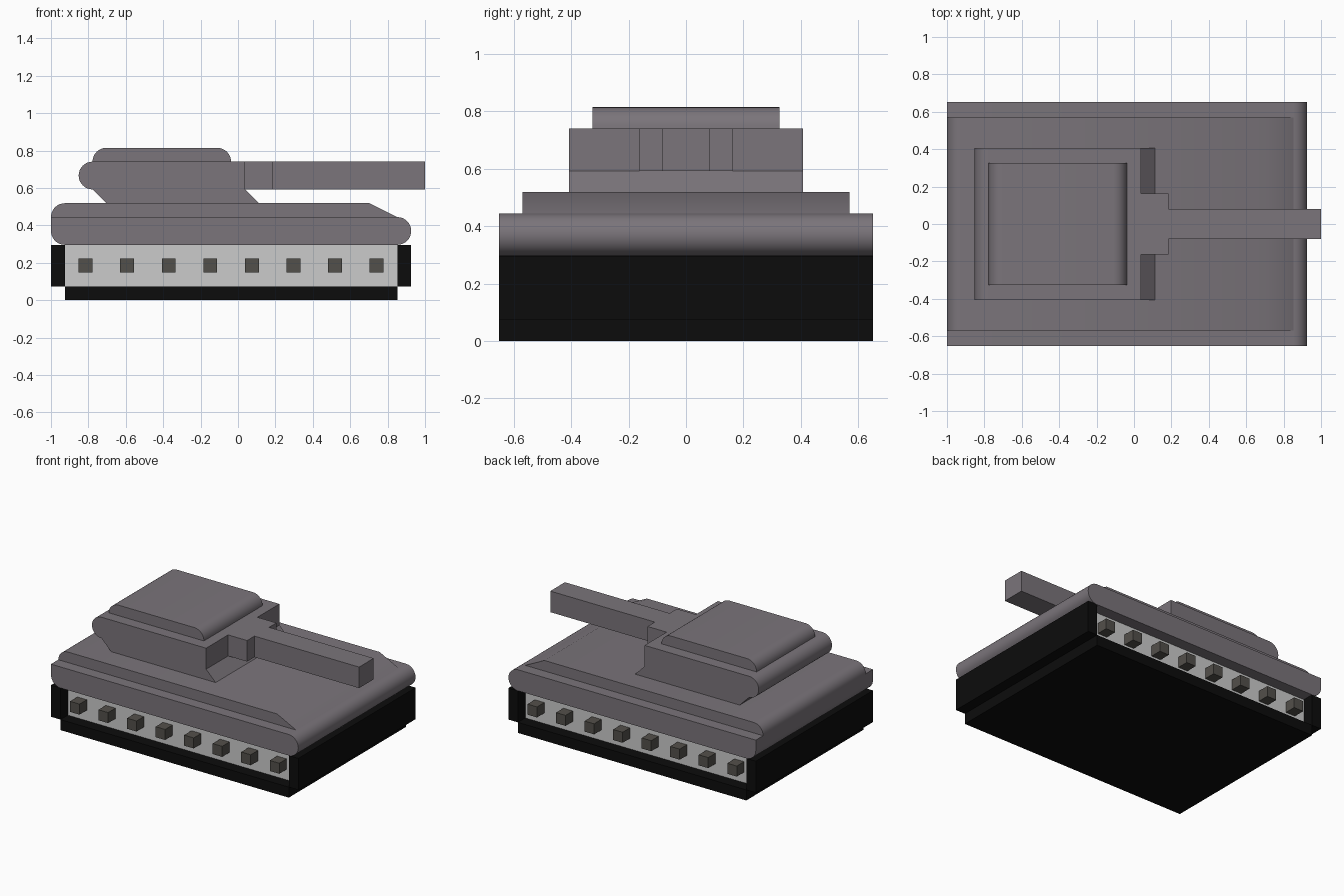
import bpy, bmesh, math

if "Cube" in bpy.data.objects:
    bpy.data.objects.remove(bpy.data.objects["Cube"])

U = 2 / 27        # length / height module
V = 1.1 * U       # width module


def material(name, rgb):
    m = bpy.data.materials.new(name)
    m.diffuse_color = (*rgb, 1)
    m.use_nodes = True
    m.node_tree.nodes["Principled BSDF"].inputs["Base Color"].default_value = m.diffuse_color
    return m


armour = material("armour grey", (0.196, 0.176, 0.196))
track = material("track black", (0.0037, 0.0037, 0.0037))
panel = material("side panel light grey", (0.6, 0.6, 0.6))
wheel = material("wheel dark grey", (0.086, 0.08, 0.07))


def arc(cx, cz, a0, a1, r=1, steps=8):
    """Points on an arc, in modules, angles in degrees."""
    n = max(1, round(steps * abs(a1 - a0) / 90))
    return [(cx + r * math.cos(math.radians(a0 + (a1 - a0) * i / n)),
             cz + r * math.sin(math.radians(a0 + (a1 - a0) * i / n)))
            for i in range(n + 1)]


def prism(name, profile, y0, y1, mat):
    """Extrude a side profile (x, z in modules from the rear) from y0 to y1."""
    bm = bmesh.new()
    face = bm.faces.new([bm.verts.new((-1 + x * U, y0 * V, z * U))
                         for x, z in profile])
    ext = bmesh.ops.extrude_face_region(bm, geom=[face])
    bmesh.ops.translate(bm, vec=(0, (y1 - y0) * V, 0),
                        verts=[g for g in ext["geom"]
                               if isinstance(g, bmesh.types.BMVert)])
    bmesh.ops.recalc_face_normals(bm, faces=bm.faces)
    me = bpy.data.meshes.new(name)
    bm.to_mesh(me)
    bm.free()
    me.materials.append(mat)
    ob = bpy.data.objects.new(name, me)
    bpy.context.collection.objects.link(ob)
    bpy.ops.object.select_all(action='DESELECT')
    ob.select_set(True)
    bpy.context.view_layer.objects.active = ob
    bpy.ops.object.shade_smooth_by_angle(angle=math.radians(30))
    return ob


def box(name, x0, x1, z0, z1, y0, y1, mat):
    return prism(name, [(x0, z0), (x1, z0), (x1, z1), (x0, z1)], y0, y1, mat)


# Running gear: black base and ends around recessed light panels
box("track_base", 1, 25, 0, 1, -8, 8, track)
box("track_rear", 0, 1, 1, 4, -8, 8, track)
box("track_front", 25, 26, 1, 4, -8, 8, track)
box("side_panels", 1, 25, 1, 4, -7, 7, panel)

# Square wheels, eight on each side
for side, (y0, y1) in (("front", (-8, -7)), ("back", (7, 8))):
    for i in range(8):
        x = 2 + 3 * i
        box(f"wheel_{side}_{i + 1}", x, x + 1, 2, 3, y0, y1, wheel)

# Lower hull with rounded nose and rounded lower rear edge
prism("lower_hull", arc(1, 5, 270, 180) + [(0, 6)] + arc(25, 5, 90, -90),
      -8, 8, armour)

# Upper hull: rounded rear, sloped nose
prism("upper_hull", arc(1, 6, 180, 90) + [(23, 7), (25, 6)], -7, 7, armour)

# Turret: undercut rounded rear, flared front foot
prism("turret", [(4, 7)] + arc(3, 9, 270, 90) + [(14, 10), (14, 8), (15, 7)],
      -5, 5, armour)

# Turret roof with rounded ends
prism("turret_roof", arc(4, 10, 180, 90) + arc(12, 10, 90, 0), -4, 4, armour)

# Gun
box("gun_mantlet", 14, 16, 8, 10, -2, 2, armour)
box("gun_barrel", 16, 27, 8, 10, -1, 1, armour)
